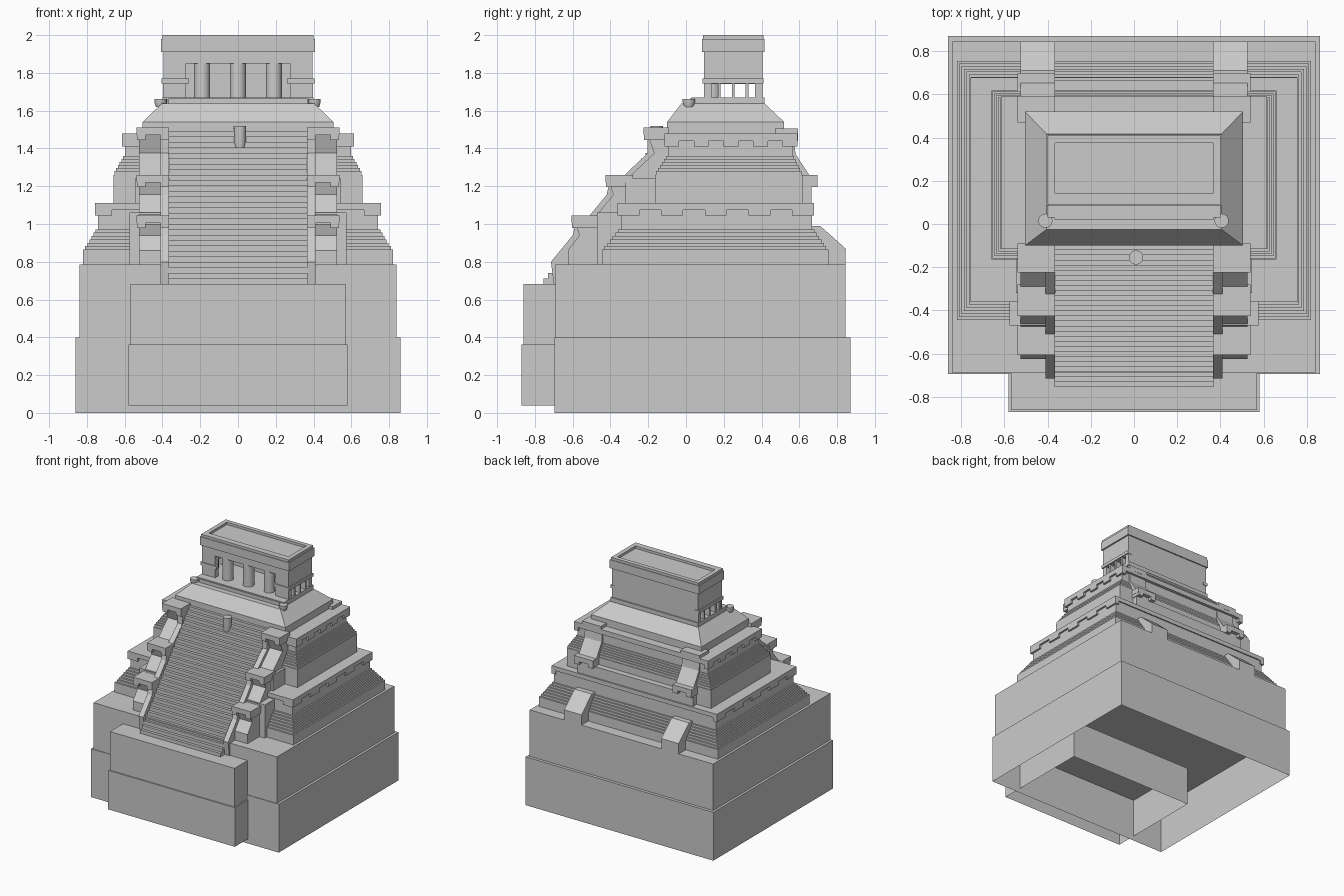
import bpy, bmesh, math

if "Cube" in bpy.data.objects:
    bpy.data.objects.remove(bpy.data.objects["Cube"])


def finish(name, bm, mirror=False):
    bmesh.ops.recalc_face_normals(bm, faces=bm.faces)
    me = bpy.data.meshes.new(name)
    bm.to_mesh(me)
    bm.free()
    ob = bpy.data.objects.new(name, me)
    bpy.context.collection.objects.link(ob)
    if mirror:
        ob.modifiers.new("mirror", 'MIRROR')
    return ob


def add_box(bm, x0, x1, y0, y1, z0, z1, top=None, open_bottom=False):
    """Box, or frustum when top=(x0, x1, y0, y1) is given."""
    t = top or (x0, x1, y0, y1)
    lo = [bm.verts.new(p) for p in ((x0, y0, z0), (x1, y0, z0), (x1, y1, z0), (x0, y1, z0))]
    hi = [bm.verts.new(p) for p in ((t[0], t[2], z1), (t[1], t[2], z1), (t[1], t[3], z1), (t[0], t[3], z1))]
    bm.faces.new(hi)
    if not open_bottom:
        bm.faces.new(lo[::-1])
    for i in range(4):
        j = (i + 1) % 4
        bm.faces.new((lo[i], lo[j], hi[j], hi[i]))


def boxes(name, specs, mirror=False, **kw):
    bm = bmesh.new()
    for s in specs:
        add_box(bm, *s, **kw)
    return finish(name, bm, mirror)


def prism(name, profile, x0, x1, mirror=False):
    """Extrude a (y, z) profile along x."""
    bm = bmesh.new()
    f = bm.faces.new([bm.verts.new((x0, y, z)) for y, z in profile])
    r = bmesh.ops.extrude_face_region(bm, geom=[f])
    for v in r['geom']:
        if isinstance(v, bmesh.types.BMVert):
            v.co.x = x1
    return finish(name, bm, mirror)


def lathe(name, x, y, rings, n=16):
    bm = bmesh.new()
    loops = [[bm.verts.new((x + r * math.cos(2 * math.pi * i / n), y + r * math.sin(2 * math.pi * i / n), z))
              for i in range(n)] for r, z in rings]
    bm.faces.new(loops[0])
    bm.faces.new(loops[-1])
    for a, b in zip(loops, loops[1:]):
        for i in range(n):
            bm.faces.new((a[i], a[(i + 1) % n], b[(i + 1) % n], b[i]))
    ob = finish(name, bm)
    bpy.context.view_layer.objects.active = ob
    ob.select_set(True)
    bpy.ops.object.shade_smooth_by_angle(angle=math.radians(35))
    ob.select_set(False)
    return ob


# Hollow plinth and front block, open underneath
boxes("plinth_lower", [(-.86, .86, -.695, .87, 0, .4)], open_bottom=True)
boxes("plinth_upper", [(-.84, .84, -.69, .845, .4, .785)], open_bottom=True)
boxes("front_block_lower", [(-.58, .58, -.87, -.04, .04, .363)], open_bottom=True)
boxes("front_block_upper", [(-.57, .57, -.86, -.6, .363, .683)], open_bottom=True)


# Stepped tiers: a base course, small steps, a wall, then an overhanging notched cornice
def tier(name, a, b, z0, z1, z2, zc, zt, corn, n):
    specs = [(-a[0], a[0], a[1], a[2], z0, z1)]
    for i in range(1, n + 1):
        t = i / n
        x, y0, y1 = (p + (q - p) * t for p, q in zip(a, b))
        zb = z1 + (z2 - z1) * (i - 1) / n
        ze = z1 + (z2 - z1) * t if i < n else zt - .005
        specs.append((-x, x, y0, y1, zb, ze))
    boxes(name, specs)
    cx, c0, c1 = corn
    boxes(name + "_cornice", [(-cx, cx, c0, c1, zc + .03, zt)])
    # hanging tabs below the cornice
    k = 5
    w = (c1 - c0) / (2 * k - 1)
    tabs = [(b[0] - .02, cx, c0 + 2 * i * w, c0 + (2 * i + 1) * w, zc, zc + .03) for i in range(k)]
    tabs.append((cx - .09, cx - .001, c0 + .001, c0 + .05, zc, zc + .03))
    boxes(name + "_cornice_tabs", tabs, True)


tier("lower_tier", (.82, -.445, .755), (.742, -.345, .667), .78, .865, .99, 1.045, 1.11, (.757, -.362, .677), 7)
boxes("middle_wall", [(-.66, .66, -.165, .617, 1.0, 1.26)])
tier("upper_tier", (.655, -.16, .612), (.598, -.095, .565), 1.2, 1.28, 1.375, 1.41, 1.48, (.615, -.115, .59), 6)
boxes("rear_wall", [(-.53, .53, .4, .665, .78, 1.2)])
boxes("stair_side_block", [(.36, .575, -.47, -.2, .78, 1.06), (.36, .545, -.32, -.1, 1.06, 1.24)], True)

# Top platform with sloped sides
boxes("platform_base", [(-.505, .505, -.1, .52, 1.4, 1.54)])
boxes("platform_slope", [(-.505, .505, -.1, .52, 1.54, 1.637)], top=(-.405, .405, -.025, .417))
boxes("temple_footing", [(-.4, .4, .03, .415, 1.63, 1.67)])

# Main staircase
N = 34
Y0, Z0, Y1, Z1 = -.755, .683, .02, 1.665
pts = []
for i in range(N):
    y = Y0 + (Y1 - Y0) * i / (N - 1)
    pts += [(y, Z0 + (Z1 - Z0) * i / N), (y, Z0 + (Z1 - Z0) * (i + 1) / N)]
pts += [(.1, Z1), (.1, Z0)]
prism("main_stairs", pts, -.368, .368)

# Balustrade ramps and caps, three per side at the front
ramps = [
    [(-.70, .683), (-.715, .8), (-.60, .94), (-.585, 1.0), (-.45, 1.0), (-.45, .683)],
    [(-.51, .95), (-.51, 1.045), (-.42, 1.155), (-.405, 1.22), (-.25, 1.22), (-.25, .95)],
    [(-.325, 1.15), (-.325, 1.26), (-.203, 1.375), (-.203, 1.47), (-.05, 1.47), (-.05, 1.15)],
]
for i, prof in enumerate(ramps):
    prism(f"balustrade_inner_{i}", prof, .366, .41, True)
    back = [(y + (.035 if k < 3 else 0), z) for k, (y, z) in enumerate(prof)]
    if i == 0:
        back = [(y, max(z, .78)) for y, z in back]
        back[0] = (-.625, .78)
        back[1] = (-.625, .86)
    prism(f"balustrade_outer_{i}", back, .41, .525, True)


def cap(name, y0, y1, z):
    boxes(name, [(.366, .538, y0, y1, z - .04, z),
                 (.366, .41, y0 + .002, y1, z - .065, z - .04),
                 (.49, .536, y0 + .002, y1, z - .065, z - .04)], True)


cap("front_cap_low", -.605, -.45, 1.045)
cap("front_cap_mid", -.425, -.28, 1.26)
cap("front_cap_top", -.225, -.09, 1.51)

# Rear ramps and caps
prism("rear_ramp_low", [(.6, .78), (.6, .99), (.71, .99), (.845, .87), (.845, .78)], .366, .525, True)
prism("rear_ramp_high", [(.45, 1.15), (.45, 1.46), (.57, 1.46), (.58, 1.37), (.665, 1.24), (.665, 1.15)],
      .366, .525, True)
cap("rear_cap_mid", .6, .697, 1.26)
cap("rear_cap_top", .47, .592, 1.505)

# Temple walls: open front, slotted sides, solid back
W, F, B = .395, .095, .405
boxes("temple_front_wall", [(.275, W, F, F + .04, 1.67, 1.85)], True)
boxes("temple_back_wall", [(-W, W, B - .04, B, 1.67, 1.85)])
side = [(W - .04, W, F + .04, B - .04, 1.74, 1.85)]
for i in range(5):
    y = F + i * (B - F - .015) / 4
    side.append((W - .04, W + .001, y, y + .015, 1.67, 1.74))
side.append((W - .03, W + .01, F - .004, B + .004, 1.745, 1.77))
side.append((.26, W + .01, F - .008, F + .02, 1.745, 1.77))
boxes("temple_side_walls", side, True)
boxes("temple_upper_wall", [(-W, W, F, B, 1.85, 1.915)])

# Roof frieze with a sunken roof
boxes("temple_frieze", [(-.408, .408, .085, .415, 1.91, 1.98)])
boxes("roof_parapet", [(-.4, .4, .09, .14, 1.98, 2), (-.4, .4, .375, .41, 1.98, 2)])
boxes("roof_parapet_sides", [(.365, .4, .14, .375, 1.98, 2)], True)

# Entrance columns, fire bowls and stair statue
for i, x in enumerate((-.19, 0, .19)):
    lathe(f"column_{i}", x, .14, [(.043, 1.665), (.043, 1.855)])
for i, x in enumerate((-.41, .405)):
    lathe(f"fire_bowl_{i}", x, .015, [(.025, 1.62), (.033, 1.645), (.033, 1.662), (.024, 1.662)])
lathe("stair_statue", .01, -.155, [(.012, 1.375), (.022, 1.38), (.031, 1.43), (.033, 1.52)])
